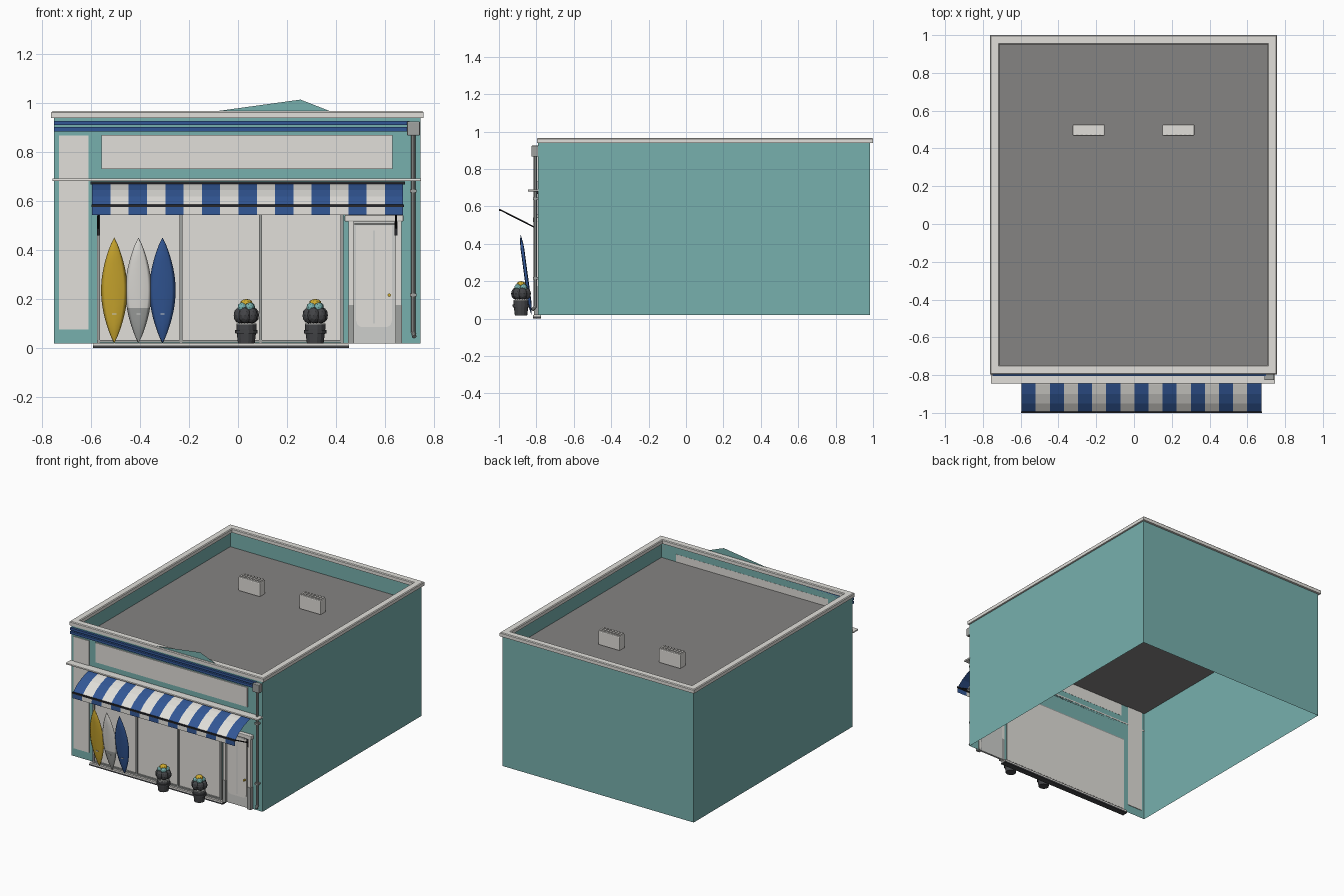
import bpy, bmesh, math
from mathutils import Vector

if "Cube" in bpy.data.objects:
    bpy.data.objects.remove(bpy.data.objects["Cube"])


def material(name, r, g, b):
    m = bpy.data.materials.new(name)
    lin = [(c / 255 / 12.92) if c < 11 else ((c / 255 + 0.055) / 1.055) ** 2.4 for c in (r, g, b)]
    m.diffuse_color = (*lin, 1)
    m.use_nodes = True
    m.node_tree.nodes["Principled BSDF"].inputs["Base Color"].default_value = m.diffuse_color
    return m


TEAL = material("teal wall", 119, 176, 174)
WHITE = material("off white", 225, 223, 218)
PALE = material("pale grey", 206, 207, 204)
GREY = material("mid grey", 160, 162, 160)
ROOF = material("roof grey", 133, 131, 130)
NAVY = material("navy blue", 50, 87, 150)
GOLD = material("gold", 206, 170, 47)
CHAR = material("charcoal", 68, 69, 72)
BLACK = material("near black", 38, 38, 41)


def add_mesh(name, bm, *mats):
    me = bpy.data.meshes.new(name)
    bm.to_mesh(me)
    bm.free()
    ob = bpy.data.objects.new(name, me)
    for m in mats:
        me.materials.append(m)
    bpy.context.collection.objects.link(ob)
    return ob


def box(name, x0, x1, y0, y1, z0, z1, mat, bevel=0):
    bm = bmesh.new()
    bmesh.ops.create_cube(bm, size=1)
    for v in bm.verts:
        v.co = Vector(((x0 + x1) / 2 + v.co.x * (x1 - x0),
                       (y0 + y1) / 2 + v.co.y * (y1 - y0),
                       (z0 + z1) / 2 + v.co.z * (z1 - z0)))
    if bevel:
        bmesh.ops.bevel(bm, geom=bm.edges[:], offset=bevel, segments=2, affect='EDGES', profile=0.5)
    return add_mesh(name, bm, mat)


def lathe(name, profile, x, y, mat, segs=14):
    bm = bmesh.new()
    rings = [[bm.verts.new((x + r * math.cos(2 * math.pi * i / segs),
                            y + r * math.sin(2 * math.pi * i / segs), z)) for i in range(segs)]
             for r, z in profile]
    for a, b in zip(rings, rings[1:]):
        for i in range(segs):
            j = (i + 1) % segs
            bm.faces.new((a[i], a[j], b[j], b[i]))
    bm.faces.new(rings[0][::-1])
    bm.faces.new(rings[-1])
    return add_mesh(name, bm, mat)


def rod(name, a, b, r, mat, segs=8):
    a, b = Vector(a), Vector(b)
    d = b - a
    bm = bmesh.new()
    bmesh.ops.create_cone(bm, cap_ends=True, segments=segs, radius1=r, radius2=r, depth=d.length)
    q = d.to_track_quat('Z', 'Y')
    for v in bm.verts:
        v.co = q @ v.co + (a + b) / 2
    return add_mesh(name, bm, mat)


# Building shell: thin walls, open underneath
X0, X1, Y0, Y1 = -0.75, 0.745, -0.79, 0.985
bm = bmesh.new()
corners = [(X0, Y0), (X1, Y0), (X1, Y1), (X0, Y1)]
low = [bm.verts.new((x, y, 0.018)) for x, y in corners]
top = [bm.verts.new((x, y, 0.945)) for x, y in corners]
for i in range(4):
    j = (i + 1) % 4
    bm.faces.new((low[i], low[j], top[j], top[i]))
add_mesh("walls", bm, TEAL)

# Pointed facade piece above the parapet
bm = bmesh.new()
bm.faces.new([bm.verts.new(p) for p in ((-0.10, -0.786, 0.964), (0.38, -0.786, 0.964), (0.255, -0.786, 1.013))])
add_mesh("facade_peak", bm, TEAL)

# Flat roof
bm = bmesh.new()
bm.faces.new([bm.verts.new((x, y, 0.815)) for x, y in corners])
add_mesh("roof", bm, ROOF)

# Parapet coping, a mitred frame with rounded edges
bm = bmesh.new()
outer = [(-0.762, -0.797), (0.757, -0.797), (0.757, 1.0), (-0.762, 1.0)]
inner = [(-0.712, -0.747), (0.707, -0.747), (0.707, 0.95), (-0.712, 0.95)]
section = [(0, 0.938), (0, 0.961), (0.1, 0.966), (0.9, 0.966), (1, 0.961), (1, 0.938)]
loops = [[bm.verts.new((o[0] + (n[0] - o[0]) * t, o[1] + (n[1] - o[1]) * t, z)) for t, z in section]
         for o, n in zip(outer, inner)]
for i in range(4):
    a, b = loops[i], loops[(i + 1) % 4]
    for k in range(6):
        bm.faces.new((a[k], b[k], b[(k + 1) % 6], a[(k + 1) % 6]))
bmesh.ops.recalc_face_normals(bm, faces=bm.faces[:])
add_mesh("parapet_coping", bm, WHITE)

# Roof vents with ridged tops
for s, cx in (("left", -0.24), ("right", 0.235)):
    box(f"roof_vent_{s}", cx - 0.085, cx + 0.085, 0.467, 0.527, 0.815, 0.915, WHITE, 0.006)
    for i in range(7):
        x = cx - 0.072 + i * 0.024
        box(f"vent_ridge_{s}_{i}", x - 0.006, x + 0.006, 0.472, 0.522, 0.913, 0.921, WHITE)

# Facade trims and panels
for i, (z0, z1) in enumerate(((0.909, 0.926), (0.883, 0.901))):
    box(f"cornice_stripe_{i}", X0, 0.70, -0.806, -0.79, z0, z1, NAVY)
box("ledge", -0.757, 0.747, -0.845, -0.788, 0.68, 0.691, WHITE, 0.003)
box("sign_panel", -0.557, 0.63, -0.797, -0.789, 0.73, 0.868, WHITE)
box("pilaster_panel", -0.73, -0.61, -0.795, -0.786, 0.075, 0.866, WHITE)

# Shop window with mullions and sill
box("shop_window", -0.575, 0.43, -0.795, -0.785, 0.03, 0.55, WHITE)
for i, x in enumerate((-0.568, -0.232, 0.092, 0.424)):
    box(f"mullion_{i}", x - 0.006, x + 0.006, -0.806, -0.786, 0.02, 0.55, GREY)
box("window_head", -0.575, 0.43, -0.806, -0.786, 0.545, 0.557, GREY)
box("window_bottom_rail", -0.575, 0.43, -0.806, -0.786, 0.022, 0.032, GREY)
box("sill_top", -0.59, 0.45, -0.817, -0.775, 0.010, 0.020, WHITE)
box("sill_base", -0.592, 0.452, -0.817, -0.775, 0.0, 0.010, CHAR)

# Door with frame, panels and knob
for s, x0, x1 in (("left", 0.45, 0.472), ("right", 0.643, 0.668)):
    box(f"door_jamb_{s}", x0, x1, -0.812, -0.785, 0.018, 0.52, WHITE)
    box(f"jamb_base_{s}", x0 - 0.001, x1 + 0.001, -0.814, -0.785, 0.018, 0.175, GREY)
box("door_head", 0.435, 0.675, -0.818, -0.785, 0.515, 0.542, WHITE, 0.004)
box("door", 0.472, 0.643, -0.798, -0.785, 0.018, 0.515, PALE)
bm = bmesh.new()
pts = [(0.482, 0.50), (0.482, 0.11), (0.488, 0.093), (0.503, 0.085), (0.607, 0.085),
       (0.622, 0.093), (0.628, 0.11), (0.628, 0.50)]
f = bm.faces.new([bm.verts.new((x, -0.798, z)) for x, z in pts])
ext = bmesh.ops.extrude_face_region(bm, geom=[f])
for v in ext["geom"]:
    if isinstance(v, bmesh.types.BMVert):
        v.co.y = -0.803
bmesh.ops.recalc_face_normals(bm, faces=bm.faces[:])
add_mesh("door_inset", bm, WHITE)
box("door_panel_line", 0.551, 0.559, -0.805, -0.80, 0.10, 0.48, PALE)
box("door_top_line", 0.475, 0.64, -0.806, -0.795, 0.502, 0.51, GREY)
rod("door_knob", (0.617, -0.80, 0.215), (0.617, -0.818, 0.215), 0.007, GOLD)

# Rainwater box and downpipe
box("rain_box", 0.69, 0.742, -0.826, -0.79, 0.866, 0.924, GREY, 0.004)
rod("downpipe", (0.715, -0.806, 0.06), (0.715, -0.806, 0.87), 0.009, GREY, 10)
rod("downpipe_spout", (0.715, -0.804, 0.065), (0.719, -0.822, 0.045), 0.009, GREY, 10)
for i, z in enumerate((0.215, 0.64)):
    box(f"pipe_clamp_{i}", 0.702, 0.728, -0.818, -0.79, z - 0.006, z + 0.006, GREY)

# Striped awning: curved cloth and hanging valance, coloured by column
profile = [(-0.80, 0.672), (-0.85, 0.662), (-0.90, 0.645), (-0.95, 0.618), (-0.997, 0.580), (-0.998, 0.543)]
N, AX0, AX1 = 17, -0.595, 0.674
bm = bmesh.new()
cols = [[bm.verts.new((AX0 + (AX1 - AX0) * i / N, y, z)) for y, z in profile] for i in range(N + 1)]
for i in range(N):
    for k in range(len(profile) - 1):
        f = bm.faces.new((cols[i][k], cols[i][k + 1], cols[i + 1][k + 1], cols[i + 1][k]))
        f.material_index = i % 2
add_mesh("awning", bm, NAVY, WHITE)
box("awning_front_bar", -0.598, 0.677, -1.0, -0.992, 0.575, 0.586, BLACK)
box("awning_top_bar", -0.602, 0.682, -0.815, -0.79, 0.666, 0.678, BLACK)
for s, x in (("left", -0.57), ("right", 0.645)):
    rod(f"awning_arm_{s}", (x, -0.808, 0.487), (x, -0.995, 0.582), 0.004, BLACK)
    box(f"arm_bracket_{s}", x - 0.006, x + 0.006, -0.815, -0.79, 0.458, 0.54, BLACK)


# Surfboards leaning in front of the window
def surfboard(name, cx, mat, tail):
    bm = bmesh.new()
    rows, n = 18, 8
    rings = []
    for r in range(rows + 1):
        t = r / rows
        s = max(math.sin(math.pi * t), 0.0) ** 0.85 + 0.01
        y = -0.827 - 0.058 * t
        rings.append([bm.verts.new((cx + 0.053 * s * math.cos(a), y + 0.010 * min(1, 2 * s) * math.sin(a),
                                    0.02 + 0.43 * t))
                      for a in (2 * math.pi * i / n for i in range(n))])
    for r in range(rows):
        for i in range(n):
            j = (i + 1) % n
            f = bm.faces.new((rings[r][i], rings[r][j], rings[r + 1][j], rings[r + 1][i]))
            f.material_index = int((r + 0.5) / rows < 0.32)
            f.smooth = True
    bm.faces.new(rings[0][::-1])
    bm.faces.new(rings[-1])
    add_mesh(name, bm, mat, tail)
    box(name + "_leash_plug", cx - 0.009, cx + 0.009, -0.857, -0.850, 0.136, 0.141, PALE)


surfboard("surfboard_gold", -0.505, GOLD, GOLD)
surfboard("surfboard_white", -0.406, WHITE, GREY)
surfboard("surfboard_navy", -0.308, NAVY, NAVY)


# Potted plants
def lump(name, x, y, z, r, rz, mat):
    bm = bmesh.new()
    bmesh.ops.create_icosphere(bm, subdivisions=2, radius=1)
    for v in bm.verts:
        v.co = Vector((x + v.co.x * r, y + v.co.y * r, z + v.co.z * rz))
    add_mesh(name, bm, mat)


for s, cx in (("left", 0.034), ("right", 0.315)):
    cy = -0.882
    lathe(f"pot_{s}", [(0.034, 0.017), (0.041, 0.075), (0.041, 0.095)], cx, cy, CHAR)
    lathe(f"pot_rim_{s}", [(0.045, 0.058), (0.046, 0.074)], cx, cy, CHAR)
    lathe(f"pot_collar_{s}", [(0.041, 0.088), (0.041, 0.10)], cx, cy, GREY)
    for i in range(6):
        a = math.tau * i / 6 + 0.3
        lump(f"leaves_{s}_{i}", cx + 0.028 * math.cos(a), cy + 0.028 * math.sin(a), 0.133, 0.026, 0.033, CHAR)
    for i in range(4):
        a = math.tau * i / 4 + 0.7
        lump(f"flowers_{s}_{i}", cx + 0.021 * math.cos(a), cy + 0.021 * math.sin(a), 0.166, 0.02, 0.02, TEAL)
    lump(f"bloom_{s}", cx, cy, 0.182, 0.026, 0.018, GOLD)
